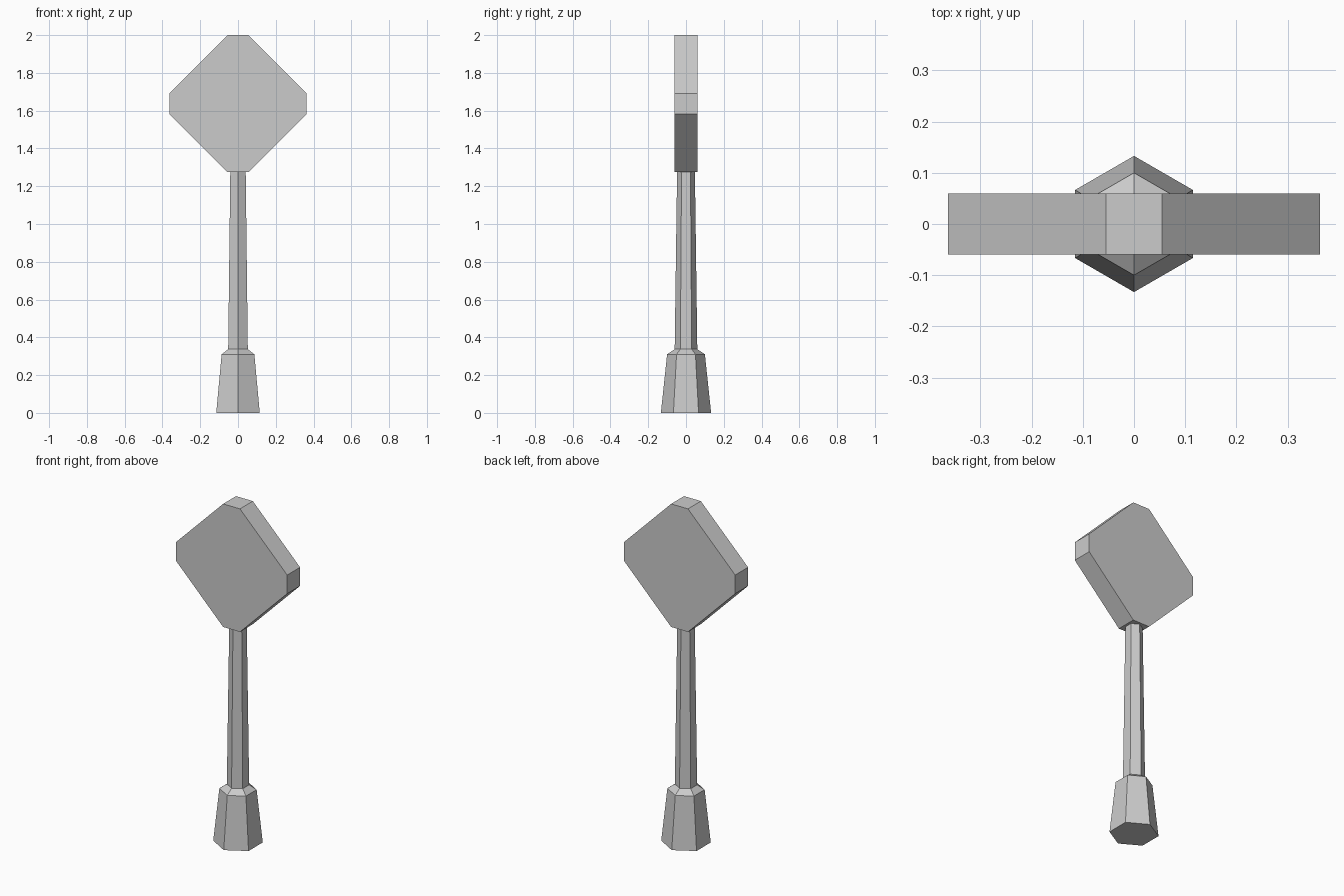
import bpy
import bmesh
import math

cube = bpy.data.objects.get("Cube")
if cube:
    bpy.data.objects.remove(cube, do_unlink=True)

grey = bpy.data.materials.new("plain_grey")
grey.use_nodes = True
colour = (0.6, 0.6, 0.6, 1)
grey.diffuse_color = colour
grey.node_tree.nodes["Principled BSDF"].inputs["Base Color"].default_value = colour


def finish(name, bm):
    bmesh.ops.recalc_face_normals(bm, faces=bm.faces)
    mesh = bpy.data.meshes.new(name)
    bm.to_mesh(mesh)
    bm.free()
    mesh.materials.append(grey)
    obj = bpy.data.objects.new(name, mesh)
    bpy.context.collection.objects.link(obj)
    return obj


def hex_column(name, profile):
    """Six-sided solid from (radius, height) pairs, corners on the y axis."""
    bm = bmesh.new()
    rings = []
    for radius, z in profile:
        angles = [math.pi / 2 + i * math.pi / 3 for i in range(6)]
        rings.append([bm.verts.new((radius * math.cos(a), radius * math.sin(a), z))
                      for a in angles])
    for low, high in zip(rings, rings[1:]):
        for i in range(6):
            j = (i + 1) % 6
            bm.faces.new((low[i], low[j], high[j], high[i]))
    bm.faces.new(rings[0])
    bm.faces.new(rings[-1])
    return finish(name, bm)


# Tapered foot with a sloping shoulder, and the slim post above it
hex_column("base", [(0.133, 0), (0.1, 0.31), (0.06, 0.337)])
hex_column("post", [(0.06, 0.33), (0.047, 1.285)])

# Diamond sign board with clipped corners
reach, flat, half_depth, centre_z = 0.363, 0.055, 0.06, 1.637
outline = []
for i in range(4):
    c, s = round(math.cos(i * math.pi / 2)), round(math.sin(i * math.pi / 2))
    for side in (-flat, flat):
        outline.append((reach * c - side * s, reach * s + side * c))
bm = bmesh.new()
front = bm.faces.new([bm.verts.new((x, -half_depth, centre_z + z)) for x, z in outline])
extruded = bmesh.ops.extrude_face_region(bm, geom=[front], use_keep_orig=True)
moved = [v for v in extruded["geom"] if isinstance(v, bmesh.types.BMVert)]
bmesh.ops.translate(bm, verts=moved, vec=(0, 2 * half_depth, 0))
finish("sign_board", bm)
